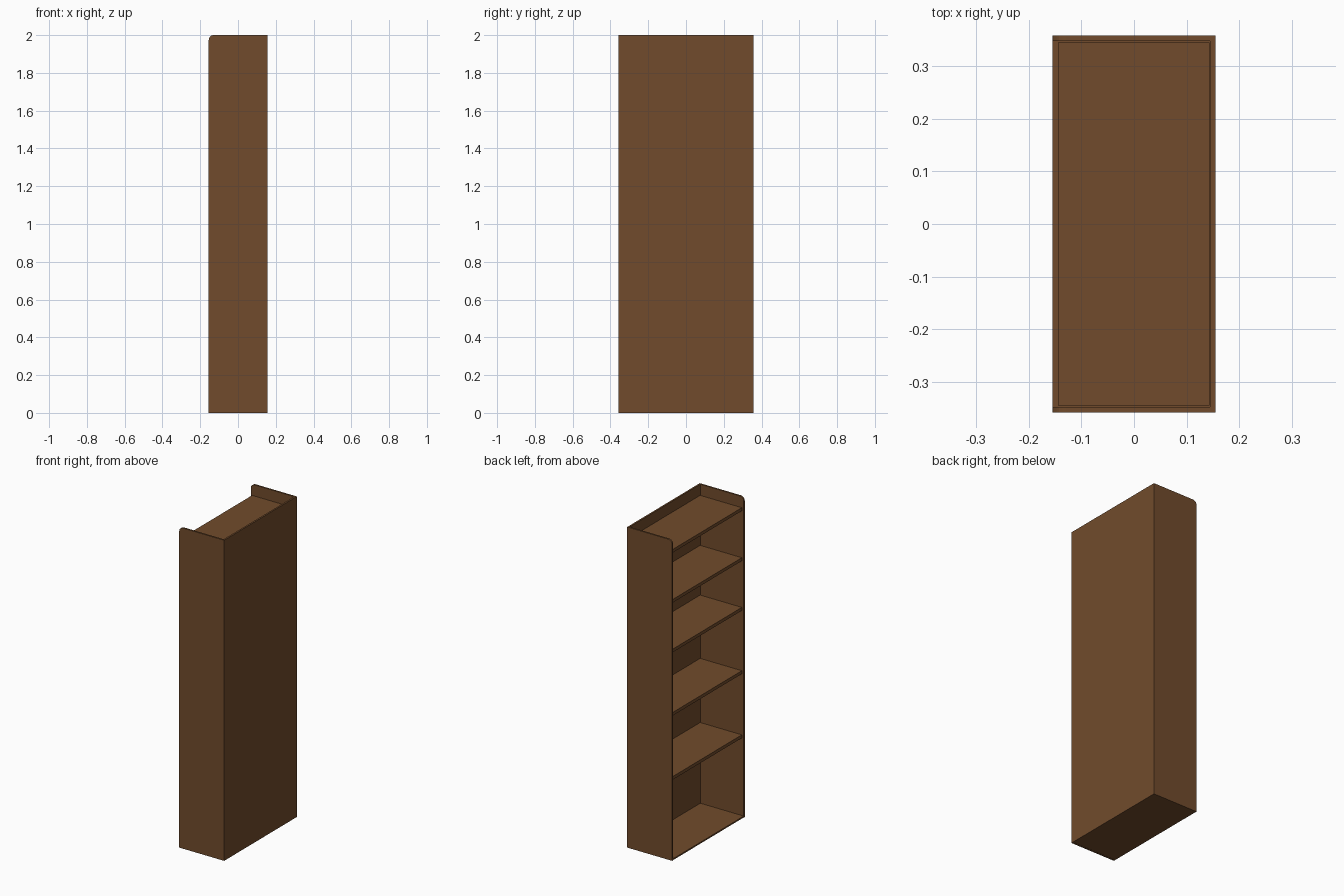
import bpy, bmesh, math

if "Cube" in bpy.data.objects:
    bpy.data.objects.remove(bpy.data.objects["Cube"])

wood = bpy.data.materials.new("brown_wood")
wood.diffuse_color = (0.165, 0.071, 0.025, 1)
wood.use_nodes = True
wood.node_tree.nodes["Principled BSDF"].inputs["Base Color"].default_value = wood.diffuse_color

X, Y, H, T = 0.155, 0.358, 2.0, 0.0105   # half depth, half width, height, panel thickness


def finish(bm, name):
    bmesh.ops.recalc_face_normals(bm, faces=bm.faces)
    me = bpy.data.meshes.new(name)
    bm.to_mesh(me)
    bm.free()
    me.materials.append(wood)
    ob = bpy.data.objects.new(name, me)
    bpy.context.collection.objects.link(ob)
    return ob


def box(name, x0, x1, y0, y1, z0, z1):
    bm = bmesh.new()
    bmesh.ops.create_cube(bm, size=1)
    for v in bm.verts:
        v.co = ((x0 + x1) / 2 + v.co.x * (x1 - x0),
                (y0 + y1) / 2 + v.co.y * (y1 - y0),
                (z0 + z1) / 2 + v.co.z * (z1 - z0))
    return finish(bm, name)


def side_panel(name, y0, y1):
    # upright with a rounded top corner on the open side
    r, n = 0.026, 6
    pts = [(-X, 0), (X, 0), (X, H)]
    for i in range(n + 1):
        a = math.pi / 2 * (1 + i / n)
        pts.append((-X + r + r * math.cos(a), H - r + r * math.sin(a)))
    bm = bmesh.new()
    face = bm.faces.new([bm.verts.new((x, y0, z)) for x, z in pts])
    ext = bmesh.ops.extrude_face_region(bm, geom=[face])
    for v in ext["geom"]:
        if isinstance(v, bmesh.types.BMVert):
            v.co.y = y1
    return finish(bm, name)


# Uprights, back and base
side_panel("side_panel_a", -Y, -Y + T)
side_panel("side_panel_b", Y - T, Y)
box("back_panel", X - T, X, -Y + T, Y - T, 0, H)
box("base_panel", -X, X - T, -Y + T, Y - T, 0.001, 0.01)

# Shelves, set slightly clear of the sides
for i, top in enumerate((0.515, 0.915, 1.31, 1.62, 1.932)):
    box(f"shelf_{i + 1}", -0.144, 0.1435, -0.3445, 0.3445, top - 0.02, top)
